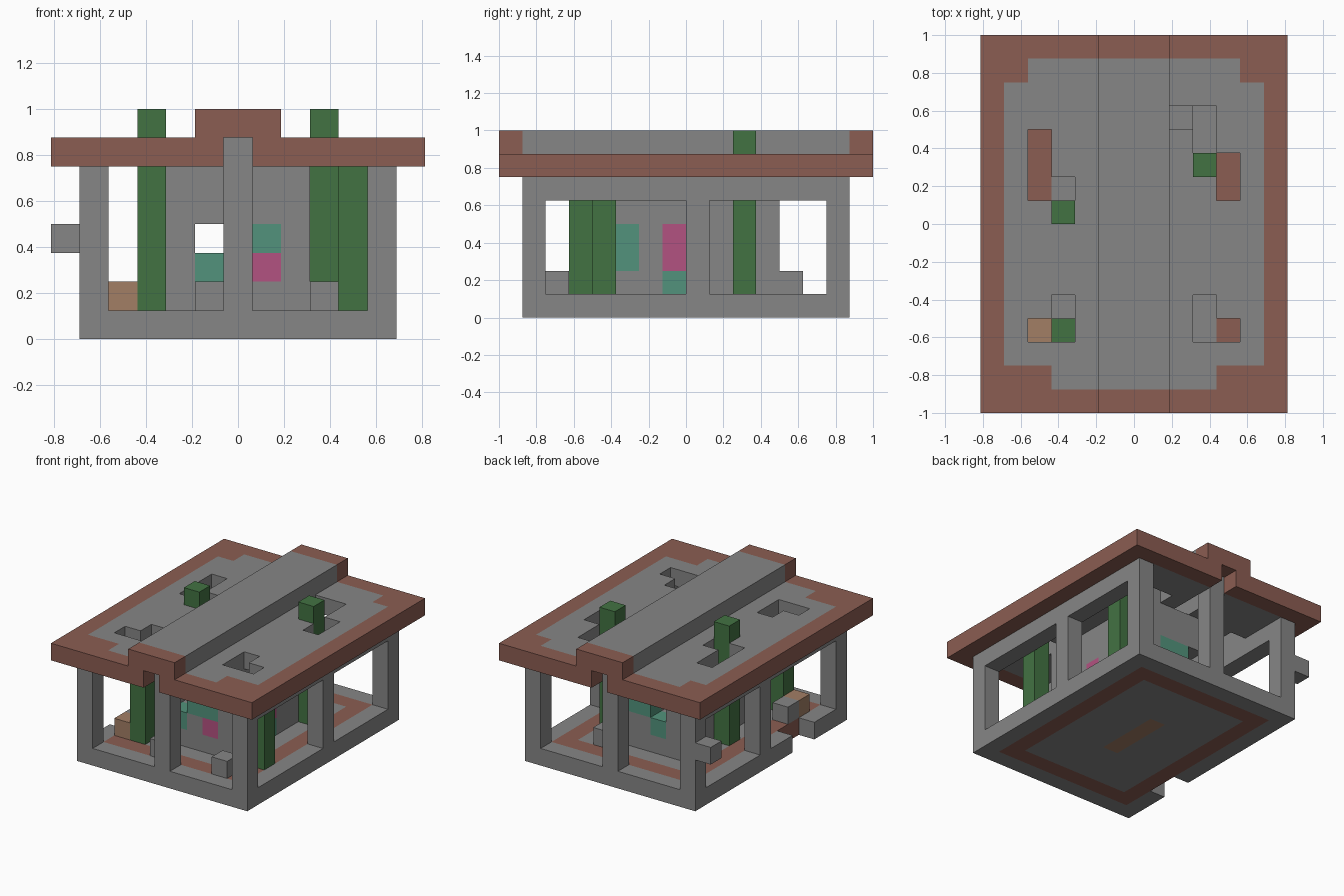
import bpy, bmesh
from mathutils import Vector

cube = bpy.data.objects.get("Cube")
if cube:
    bpy.data.objects.remove(cube)

U = 0.125
ORIGIN = Vector((-6.5 * U, -8 * U, 0))

COLOURS = {
    "stone_grey": (0.24, 0.24, 0.24),
    "brick_brown": (0.26, 0.11, 0.085),
    "leaf_green": (0.055, 0.17, 0.055),
    "teal": (0.085, 0.29, 0.20),
    "pink": (0.45, 0.085, 0.22),
    "tan": (0.36, 0.21, 0.13),
}
NAMES = list(COLOURS)
MATS = []
for name, rgb in COLOURS.items():
    m = bpy.data.materials.new(name)
    m.use_nodes = True
    m.diffuse_color = (*rgb, 1)
    bsdf = m.node_tree.nodes["Principled BSDF"]
    bsdf.inputs["Base Color"].default_value = (*rgb, 1)
    bsdf.inputs["Roughness"].default_value = 0.9
    MATS.append(m)

cells = {}  # block position -> (part, colour)


def span(v):
    return range(v[0], v[1] + 1) if isinstance(v, tuple) else (v,)


def fill(part, colour, xs, ys, zs):
    """Fill a range of blocks; colour is a name or a rule of (x, y)."""
    for x in span(xs):
        for y in span(ys):
            for z in span(zs):
                c = colour(x, y) if callable(colour) else colour
                cells[x, y, z] = (part, c)


def carve(xs, ys, zs):
    for x in span(xs):
        for y in span(ys):
            for z in span(zs):
                cells.pop((x, y, z), None)


# Floor with a brown ring and a tan centre strip
def floor_colour(x, y):
    if x == 6 and 6 <= y <= 9:
        return "tan"
    inside = 2 <= x <= 10 and 2 <= y <= 13
    ring = inside and (x in (2, 10) or y in (2, 13))
    return "brick_brown" if ring else "stone_grey"


fill("floor", floor_colour, (1, 11), (1, 14), 0)
carve(1, (4, 5), 0)


# Roof slab and ridge with a brown border
def roof_colour(x, y):
    side = min(x, 12 - x)
    edge = side == 0 or y in (0, 15)
    corner = (y == 1 and side <= 2) or (y == 14 and side <= 1)
    return "brick_brown" if edge or corner else "stone_grey"


fill("roof", roof_colour, (0, 12), (0, 15), 6)
fill("ridge", roof_colour, (5, 7), (0, 15), 7)
carve(6, (0, 15), 6)
for x, ys in ((2, (9, 11)), (3, (8, 9)), (2, 3), (3, (3, 4)), (10, 3),
              (9, (3, 4)), (10, (9, 10)), (9, (10, 12)), (8, 12)):
    carve(x, ys, 6)

# Walls: posts, side lintels and tall gable posts
for x in (1, 11):
    for y in (1, 8, 14):
        fill("wall_frame", "stone_grey", x, y, (1, 5))
    fill("wall_frame", "stone_grey", x, (1, 14), 5)
for y in (1, 14):
    fill("wall_frame", "stone_grey", 6, y, (1, 6))
fill("wall_bracket", "stone_grey", 0, 14, 3)

# Central core with a tunnel and coloured blocks
fill("central_core", "stone_grey", (4, 8), (4, 11), (1, 5))
carve(5, (4, 11), 3)
for y in (4, 11):
    fill("core_inlay", "teal", 5, y, 2)
    fill("core_inlay", "teal", (6, 7), y, 3)
fill("core_inlay", "pink", 7, 4, 2)
fill("core_inlay", "teal", 8, 5, (2, 3))
fill("core_inlay", "teal", 8, 7, 1)
fill("core_inlay", "pink", 8, 7, (2, 3))

# Tree trunks, two of them rising through the roof
for x, y, top in ((3, 3, 5), (3, 8, 7), (10, 4, 5), (9, 10, 7)):
    fill("tree_trunk", "leaf_green", x, y, (1, top))

# Loose blocks on the floor
fill("tan_box", "tan", 2, 3, 1)
for x, y in ((5, 2), (9, 2), (8, 12), (2, 4)):
    fill("floor_block", "stone_grey", x, y, 1)


def build(part):
    """Make one mesh from the exposed faces of a part's blocks."""
    bm = bmesh.new()
    for pos, (owner, colour) in cells.items():
        if owner != part:
            continue
        for axis in range(3):
            for sign in (-1, 1):
                n = Vector((0, 0, 0))
                n[axis] = sign
                beside = tuple(int(p + d) for p, d in zip(pos, n))
                if beside in cells:
                    continue
                a, b = Vector((0, 0, 0)), Vector((0, 0, 0))
                a[(axis + 1) % 3] = 0.5
                b[(axis + 2) % 3] = 0.5 * sign
                mid = Vector(pos) + Vector((0.5, 0.5, 0.5)) + n / 2
                quad = (mid - a - b, mid + a - b, mid + a + b, mid - a + b)
                f = bm.faces.new([bm.verts.new(ORIGIN + q * U) for q in quad])
                f.material_index = NAMES.index(colour)
    bmesh.ops.remove_doubles(bm, verts=bm.verts, dist=0.001)
    bmesh.ops.dissolve_limit(bm, angle_limit=0.01, verts=bm.verts,
                             edges=bm.edges, delimit={'MATERIAL'})
    mesh = bpy.data.meshes.new(part)
    bm.to_mesh(mesh)
    bm.free()
    for m in MATS:
        mesh.materials.append(m)
    bpy.context.collection.objects.link(bpy.data.objects.new(part, mesh))


for part in sorted({owner for owner, _ in cells.values()}):
    build(part)
